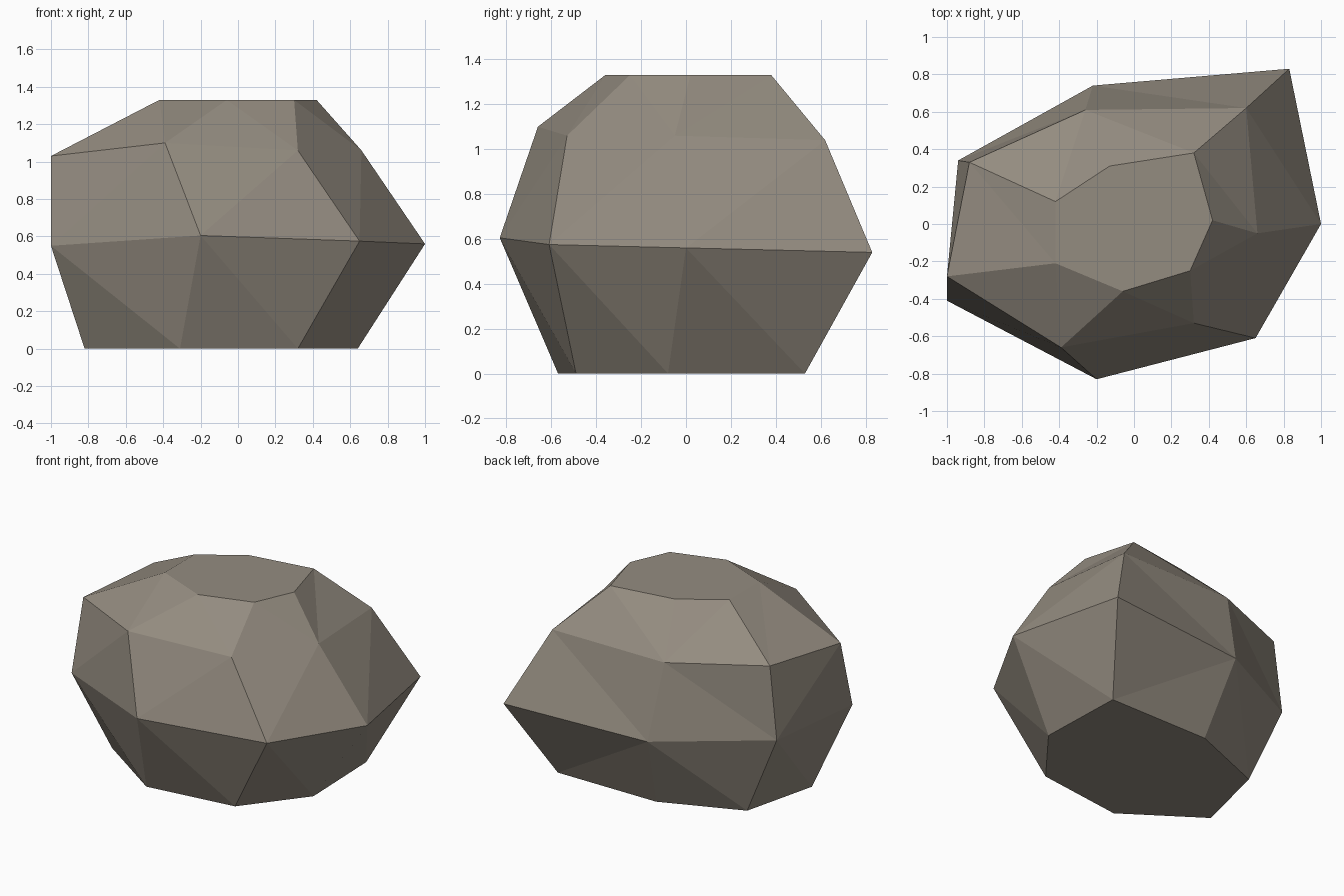
import bpy, bmesh

if "Cube" in bpy.data.objects:
    bpy.data.objects.remove(bpy.data.objects["Cube"])

# Four seven-sided rings, counter-clockwise from +x
base = [(.64, -.08, 0), (.62, .53, 0), (-.14, .53, 0), (-.69, .31, 0),
        (-.82, -.22, 0), (-.31, -.57, 0), (.32, -.49, 0)]
girth = [(1, 0, .56), (.83, .83, .54), (-.22, .74, .52), (-.94, .34, .57),
         (-1, -.41, .55), (-.20, -.83, .605), (.65, -.61, .575)]
shoulder = [(.66, -.05, 1.06), (.60, .62, 1.04), (-.26, .61, 1.035), (-.88, .33, 1.07),
            (-1, -.28, 1.03), (-.39, -.66, 1.10), (.32, -.53, 1.06)]
crown = [(x, y, 1.33) for x, y in ((.42, .02), (.32, .38), (-.13, .31), (-.42, .12),
                                   (-.42, -.21), (-.06, -.36), (.30, -.25))]

# Skin the rings, cap both ends and split the bands into flat facets
bm = bmesh.new()
rings = [[bm.verts.new(p) for p in ring] for ring in (base, girth, shoulder, crown)]
bands = []
for low, high in zip(rings, rings[1:]):
    for i in range(7):
        j = (i + 1) % 7
        bands.append(bm.faces.new((low[i], low[j], high[j], high[i])))
bm.faces.new(rings[0][::-1])
bm.faces.new(rings[-1])
bmesh.ops.triangulate(bm, faces=bands, quad_method='SHORT_EDGE')
bm.normal_update()

mesh = bpy.data.meshes.new("boulder")
bm.to_mesh(mesh)
bm.free()

# Single warm grey stone colour
stone = bpy.data.materials.new("warm_grey_stone")
stone.diffuse_color = (.296, .262, .216, 1)
stone.use_nodes = True
stone.node_tree.nodes["Principled BSDF"].inputs["Base Color"].default_value = stone.diffuse_color
mesh.materials.append(stone)
bpy.context.collection.objects.link(bpy.data.objects.new("boulder", mesh))
